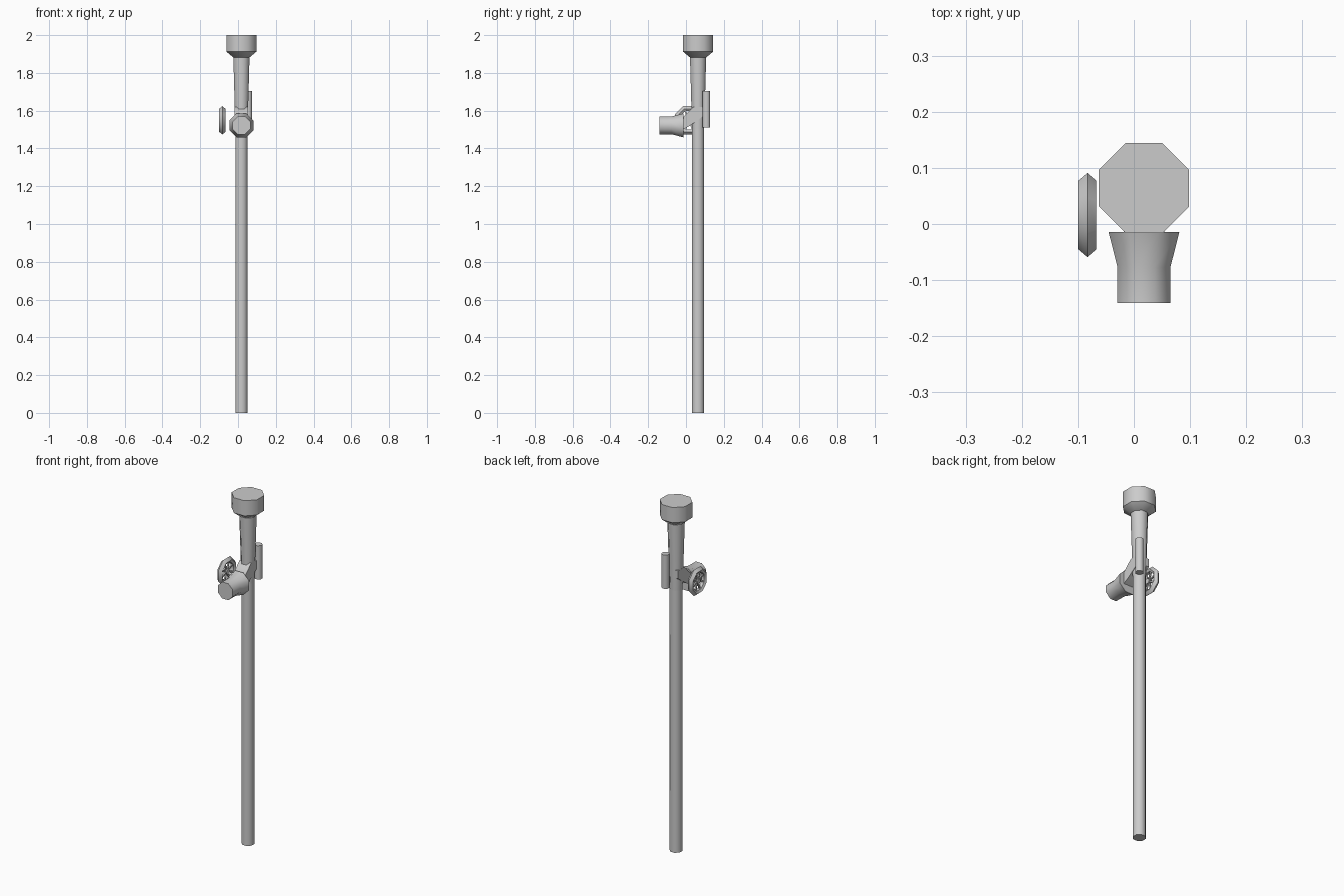
import bpy, bmesh, math
from mathutils import Matrix, Vector

if "Cube" in bpy.data.objects:
    bpy.data.objects.remove(bpy.data.objects["Cube"])

metal = bpy.data.materials.new("grey metal")
metal.diffuse_color = (0.6, 0.6, 0.6, 1)
metal.use_nodes = True
metal.node_tree.nodes["Principled BSDF"].inputs["Base Color"].default_value = metal.diffuse_color
SIDES = 8
CX, CY = 0.018, 0.064          # pole axis


def finish(name, bm, matrix=Matrix()):
    """Turn a bmesh into a smooth-shaded object with sharp rims."""
    bm.transform(matrix)
    bmesh.ops.recalc_face_normals(bm, faces=bm.faces)
    mesh = bpy.data.meshes.new(name)
    bm.to_mesh(mesh)
    bm.free()
    mesh.materials.append(metal)
    ob = bpy.data.objects.new(name, mesh)
    bpy.context.collection.objects.link(ob)
    bpy.ops.object.select_all(action='DESELECT')
    ob.select_set(True)
    bpy.context.view_layer.objects.active = ob
    bpy.ops.object.shade_smooth_by_angle(angle=math.radians(48))
    return ob


def turned(name, profile, matrix, closed=False):
    """Octagonal turned part; profile is (flat radius, height)."""
    bm = bmesh.new()
    rings = []
    for r, h in profile:
        c = r / math.cos(math.pi / SIDES)
        rings.append([bm.verts.new((c * math.cos(a), c * math.sin(a), h))
                      for a in ((i + 0.5) * math.tau / SIDES for i in range(SIDES))])
    pairs = list(zip(rings, rings[1:]))
    if closed:
        pairs.append((rings[-1], rings[0]))
    else:
        bm.faces.new(rings[0])
        bm.faces.new(rings[-1])
    for a, b in pairs:
        for i in range(SIDES):
            j = (i + 1) % SIDES
            bm.faces.new((a[i], a[j], b[j], b[i]))
    return finish(name, bm, matrix)


axis = Matrix.Translation((CX, CY, 0))

# Pole, widening neck and head
turned("pole", [(0.032, 0), (0.032, 1.6)], axis)
turned("neck", [(0.032, 1.5), (0.043, 1.89)], axis)
turned("head", [(0.043, 1.882), (0.08, 1.913), (0.08, 2.0)], axis)

# Small cylinder on the back of the pole
turned("back_cylinder", [(0.02, 1.512), (0.02, 1.705)],
       Matrix.Translation((0.054, 0.108, 0)))

# Flared outlet pointing forward
turned("outlet", [(0.063, 0.014), (0.047, 0.077), (0.047, 0.141)],
       Matrix.Translation((CX, 0, 1.522)) @ Matrix.Rotation(math.pi / 2, 4, 'X'))

# Slanted connector between outlet and pole
bm = bmesh.new()
side = [(-0.016, 1.565), (0.04, 1.62), (0.097, 1.62),
        (0.097, 1.575), (0.02, 1.52), (-0.016, 1.5)]
face = bm.faces.new([bm.verts.new((CX - 0.036, y, z)) for y, z in side])
ext = bmesh.ops.extrude_face_region(bm, geom=[face])
bmesh.ops.translate(bm, vec=(0.072, 0, 0),
                    verts=[v for v in ext["geom"] if isinstance(v, bmesh.types.BMVert)])
finish("connector", bm)

# Handwheel: rim, hub and spokes
wheel = Matrix.Translation((-0.083, 0.016, 1.549)) @ Matrix.Rotation(math.pi / 2, 4, 'Y')
turned("wheel_rim", [(0.075, 0), (0.061, 0.0165), (0.049, 0.009),
                     (0.049, -0.009), (0.061, -0.0165)], wheel, closed=True)
turned("wheel_hub", [(0.014, -0.01), (0.014, 0.01)], wheel)
for i in range(SIDES):
    bm = bmesh.new()
    bmesh.ops.create_cube(bm, size=1, matrix=Matrix.Translation((0.032, 0, 0))
                          @ Matrix.Diagonal(Vector((0.044, 0.008, 0.008, 1))))
    finish(f"wheel_spoke_{i + 1}", bm,
           wheel @ Matrix.Rotation((i + 0.5) * math.tau / SIDES, 4, 'Z'))
